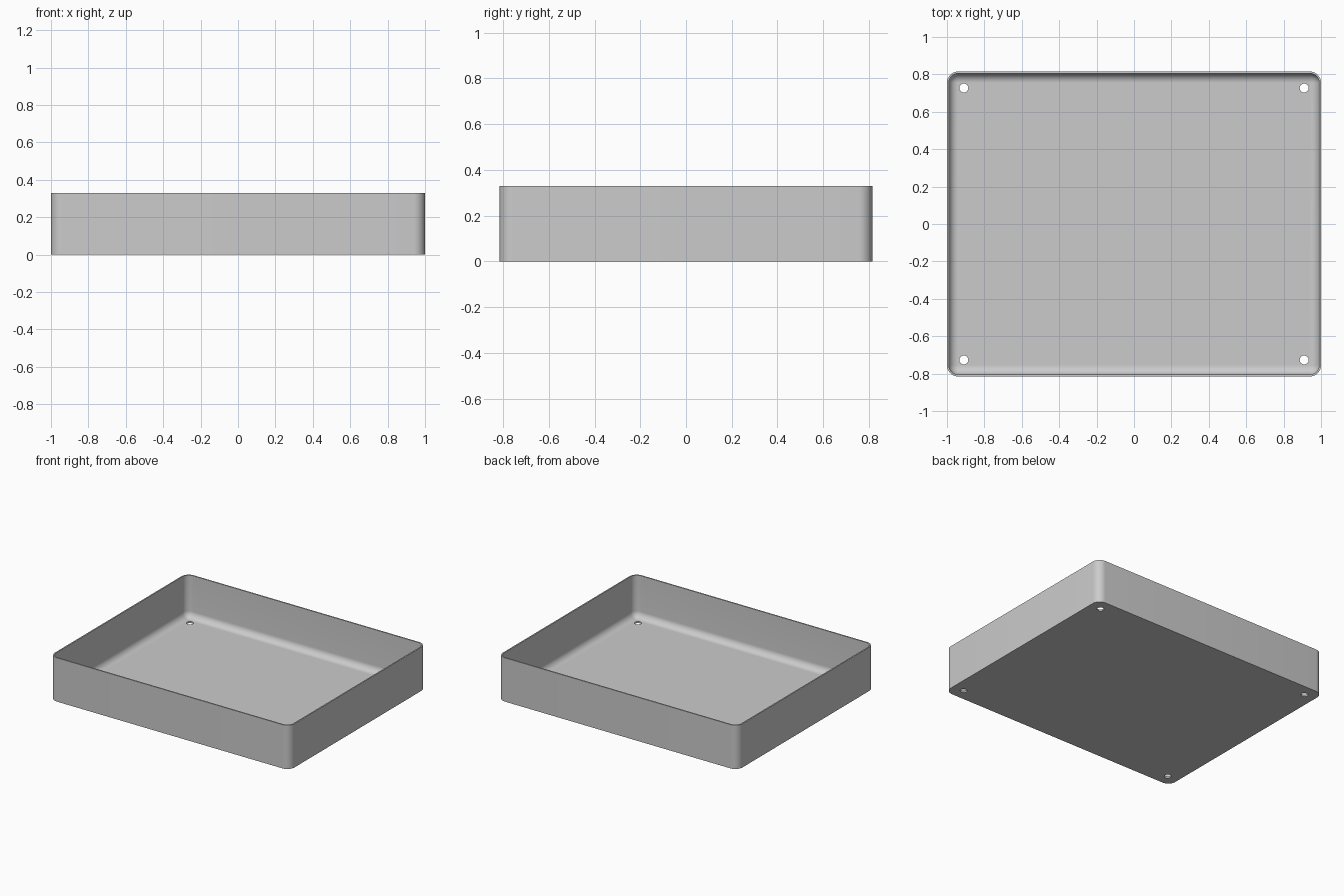
import bpy, bmesh, math

if "Cube" in bpy.data.objects:
    bpy.data.objects.remove(bpy.data.objects["Cube"])

W, D, H = 1.0, 0.815, 0.33      # half width, half depth, height
R, WALL, FLOOR = 0.06, 0.01, 0.012
FIL, SEG = 0.049, 10            # inner fillet radius, segments per quarter


def ring(bm, inset, z):
    """Rounded rectangle loop, offset inwards by inset."""
    r = R - inset
    verts = []
    for k, (sx, sy) in enumerate(((1, 1), (-1, 1), (-1, -1), (1, -1))):
        for i in range(SEG + 1):
            a = math.pi / 2 * (k + i / SEG)
            verts.append(bm.verts.new((sx * (W - R) + r * math.cos(a),
                                       sy * (D - R) + r * math.sin(a), z)))
    return verts


# Tray shell: outer wall, rim, inner wall, floor fillet
bm = bmesh.new()
profile = [(0, 0), (0, H), (WALL, H)]
for i in range(SEG + 1):
    a = math.pi / 2 * i / SEG
    profile.append((WALL + FIL * (1 - math.cos(a)),
                    FLOOR + FIL * (1 - math.sin(a))))
rings = [ring(bm, *p) for p in profile]
for lo, hi in zip(rings, rings[1:]):
    n = len(lo)
    for i in range(n):
        j = (i + 1) % n
        bm.faces.new((lo[i], lo[j], hi[j], hi[i]))
bm.faces.new(rings[0][::-1])
bm.faces.new(rings[-1])
bmesh.ops.recalc_face_normals(bm, faces=bm.faces[:])
mesh = bpy.data.meshes.new("tray")
bm.to_mesh(mesh)
bm.free()
tray = bpy.data.objects.new("tray", mesh)
bpy.context.collection.objects.link(tray)

mat = bpy.data.materials.new("light grey")
mat.diffuse_color = (0.6, 0.6, 0.6, 1)
mat.use_nodes = True
mat.node_tree.nodes["Principled BSDF"].inputs["Base Color"].default_value = mat.diffuse_color
mesh.materials.append(mat)

# Four screw holes through the floor
bm = bmesh.new()
for sx in (-1, 1):
    for sy in (-1, 1):
        res = bmesh.ops.create_cone(bm, cap_ends=True, segments=32,
                                    radius1=0.024, radius2=0.024, depth=0.1)
        bmesh.ops.translate(bm, verts=res["verts"], vec=(sx * 0.91, sy * 0.727, 0))
cut_mesh = bpy.data.meshes.new("hole_cutter")
bm.to_mesh(cut_mesh)
bm.free()
cut_mesh.materials.append(mat)
cutter = bpy.data.objects.new("hole_cutter", cut_mesh)
bpy.context.collection.objects.link(cutter)
cutter.hide_render = True

mod = tray.modifiers.new("holes", "BOOLEAN")
mod.operation = "DIFFERENCE"
mod.solver = "EXACT"
mod.object = cutter
bpy.context.view_layer.objects.active = tray
tray.select_set(True)
bpy.ops.object.modifier_apply(modifier="holes")
bpy.data.objects.remove(cutter)

# Smooth corners and fillet, keep the rim and base edges sharp
bpy.ops.object.shade_smooth_by_angle(angle=math.radians(30))
